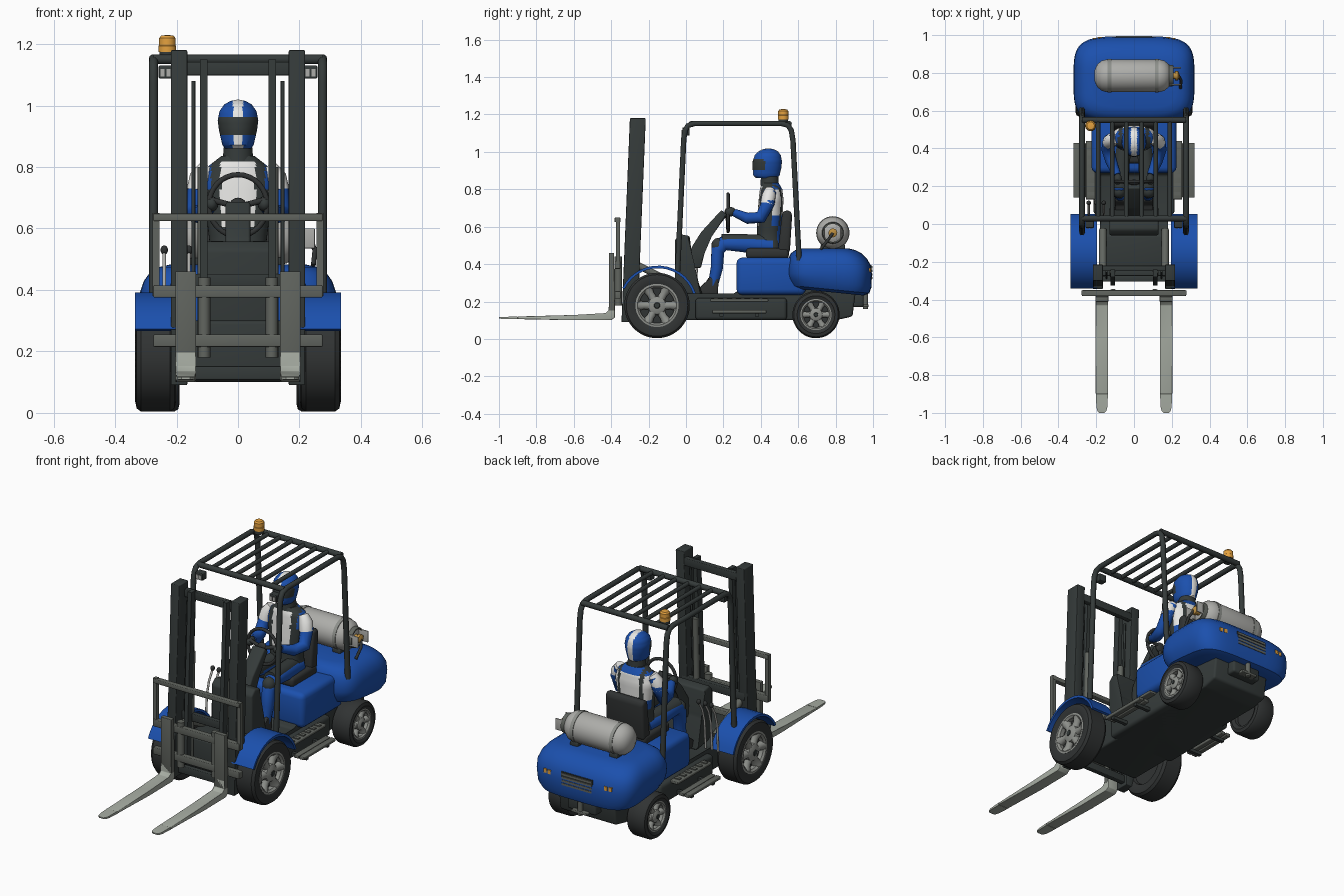
import bpy, bmesh
from math import sin, cos, pi, radians, copysign
from mathutils import Vector

if "Cube" in bpy.data.objects:
    bpy.data.objects.remove(bpy.data.objects["Cube"])

def material(name, r, g, b):
    m = bpy.data.materials.new(name)
    m.use_nodes = True
    m.diffuse_color = (r, g, b, 1)
    m.node_tree.nodes["Principled BSDF"].inputs["Base Color"].default_value = (r, g, b, 1)
    return m

BLUE = material("blue paint", .011, .08, .42)
DARK = material("dark frame", .035, .043, .042)
BLACK = material("black rubber", .03, .033, .033)
GREY = material("carriage grey", .12, .13, .115)
RIM = material("rim grey", .27, .28, .26)
FORK = material("fork steel", .38, .41, .36)
METAL = material("light metal", .42, .42, .4)
WHITE = material("white", .8, .8, .78)
ORANGE = material("amber", .78, .36, .05)
BRASS = material("brass", .5, .27, .05)
SIDES = (("left", 1), ("right", -1))

def finish(name, bm, mats, rule=None, angle=35):
    bmesh.ops.remove_doubles(bm, verts=bm.verts, dist=1e-5)
    bmesh.ops.recalc_face_normals(bm, faces=bm.faces)
    if rule:
        for f in bm.faces:
            f.material_index = rule(f.calc_center_median())
    me = bpy.data.meshes.new(name)
    bm.to_mesh(me)
    bm.free()
    for m in (mats if isinstance(mats, list) else [mats]):
        me.materials.append(m)
    me.shade_smooth()
    me.set_sharp_from_angle(angle=radians(angle))
    ob = bpy.data.objects.new(name, me)
    bpy.context.collection.objects.link(ob)
    return ob

def skin(name, mats, rings, cap=True, rule=None):
    """Bridge equal rings of points."""
    bm = bmesh.new()
    rows = [[bm.verts.new(p) for p in ring] for ring in rings]
    n = len(rows[0])
    for a, b in zip(rows, rows[1:]):
        for i in range(n):
            bm.faces.new((a[i], a[(i + 1) % n], b[(i + 1) % n], b[i]))
    if cap:
        bm.faces.new(rows[0])
        bm.faces.new(rows[-1])
    return finish(name, bm, mats, rule)

def loft(name, mats, levels, exp=2, n=32, sub=1, rule=None):
    """Superellipse sections (y centre, z, x radius, y radius)."""
    full = [[u + (v - u) * k / sub for u, v in zip(a, b)]
            for a, b in zip(levels, levels[1:]) for k in range(sub)] + [levels[-1]]
    power = lambda v: copysign(abs(v) ** (2 / exp), v)
    return skin(name, mats, [[(rx * power(cos(2 * pi * i / n)), cy + ry * power(sin(2 * pi * i / n)), z)
                for i in range(n)] for cy, z, rx, ry in full], rule=rule)

def lathe(name, mat, profile, origin, axis=(0, 0, 1), n=32, cap=True):
    q = Vector((0, 0, 1)).rotation_difference(Vector(axis))
    return skin(name, mat, [[q @ Vector((r * cos(2 * pi * i / n), r * sin(2 * pi * i / n), t)) + Vector(origin)
                for i in range(n)] for t, r in profile], cap)

def prism(name, mat, profile, x0, x1, bevel=0.0):
    """Side profile in (y, z), extruded across x."""
    bm = bmesh.new()
    a, b = [[bm.verts.new((x, y, z)) for y, z in profile] for x in (x0, x1)]
    n = len(a)
    for i in range(n):
        bm.faces.new((a[i], a[(i + 1) % n], b[(i + 1) % n], b[i]))
    bm.faces.new(a)
    bm.faces.new(b)
    if bevel:
        bmesh.ops.bevel(bm, geom=bm.edges[:], offset=bevel, segments=3, profile=.5, affect='EDGES')
    return finish(name, bm, mat)

def box(name, mat, x, y, z, bevel=0.0):
    return prism(name, mat, [(y[0], z[0]), (y[1], z[0]), (y[1], z[1]), (y[0], z[1])], x[0], x[1], bevel)

def tube(name, mat, paths, r, cyclic=False, radii=None):
    cu = bpy.data.curves.new(name, 'CURVE')
    cu.dimensions = '3D'
    cu.bevel_depth, cu.bevel_resolution, cu.use_fill_caps = r, 3, True
    for path in paths:
        sp = cu.splines.new('POLY')
        sp.points.add(len(path) - 1)
        for i, p in enumerate(path):
            sp.points[i].co = (*p, 1)
            sp.points[i].radius = radii[i] if radii else 1
        sp.use_cyclic_u = cyclic
        sp.use_smooth = True
    cu.materials.append(mat)
    ob = bpy.data.objects.new(name, cu)
    bpy.context.collection.objects.link(ob)

def ball(name, mat, c, rx, ry, rz, n=16):
    turns = [pi * k / 12 for k in range(13)]
    ob = loft(name, mat, [(c[1], c[2] - rz * cos(t), rx * sin(t) + 1e-4, ry * sin(t) + 1e-4) for t in turns], n=n)
    ob.location.x = c[0]

# Chassis, engine cover and counterweight
prism("chassis", DARK, [(-.24, .13), (-.2, .1), (.8, .1), (.89, .12), (.91, .27), (.28, .27), (.26, .23),
                        (.0, .23), (-.06, .3), (-.24, .3)], -.18, .18, .012)
box("chassis_middle", DARK, (-.215, .215), (.05, .54), (.1, .22), .02)
box("engine_cover", BLUE, (-.225, .225), (.27, .64), (.235, .435), .03)
body = loft("counterweight", BLUE, [(.77, .25, .25, .18), (.77, .265, .29, .21), (.767, .3, .312, .225), (.765, .35, .32, .229),
     (.763, .395, .318, .224), (.757, .43, .306, .21), (.75, .457, .286, .19), (.745, .474, .258, .162),
     (.745, .483, .22, .13)], exp=4.2, n=64)
for v in body.data.vertices:  # underside falls towards the back
    if v.co.z < .32:
        v.co.z -= (v.co.y - .77) * .1
box("rear_grille", DARK, (-.1, .1), (.97, .991), (.315, .395))
for i in range(4):
    box(f"grille_slat_{i}", GREY, (-.095, .095), (.985, .996), (.32 + i * .019, .332 + i * .019))
box("tow_block", DARK, (-.09, .09), (.88, .95), (.17, .25), .012)
box("tow_plate", GREY, (-.05, .05), (.93, .975), (.17, .185), .004)
lathe("tow_pin", GREY, [(0, .014), (.08, .014)], (0, .96, .16))

# Wheels: tyre, rim ring, spokes and hub
def wheel(name, s, x, y, r, half):
    o, a = (s * x, y, r + .004), (s, 0, 0)
    lathe(name + "_tyre", BLACK, [(-half * .6, 0), (-half * .6, r * .6), (-half * .85, r * .64), (-half, r * .8),
          (-half * .92, r * .94), (-half * .7, r), (half * .7, r), (half * .92, r * .94), (half, r * .8),
          (half * .85, r * .64), (half * .4, r * .6), (half * .4, 0)], o, a, 48)
    lathe(name + "_rim", RIM, [(half * t, r * q) for t, q in
          ((.4, .64), (.88, .66), (.9, .6), (.75, .54), (.4, .54), (.4, .64))], o, a, 48, False)
    lathe(name + "_hub", RIM, [(half * .4, r * .3), (half * .8, r * .27), (half * .95, r * .14), (half * .95, 0)], o, a)
    lathe(name + "_hub_cap", DARK, [(half * .94, r * .1), (half, r * .08)], o, a, 16)
    spin = [(cos(k * pi / 3), sin(k * pi / 3)) for k in range(6)]
    tube(name + "_spokes", RIM, [[(s * (x + half * .5), y + c * r * q, o[2] + d * r * q) for q in (.15, .4, .58)]
         for c, d in spin], r * .1, radii=[1.4, 1.2, 1.7])

for side, s in SIDES:
    wheel(side + "_front_wheel", s, .268, -.155, .175, .067)
    wheel(side + "_rear_wheel", s, .25, .695, .126, .06)
    # Front mudguard arch
    arc = [radians(18 + 136 * k / 14) for k in range(15)]
    ring = [(-.15 + r * cos(t), .18 + r * sin(t)) for r, ts in ((.212, arc), (.198, arc[::-1])) for t in ts]
    prism(side + "_mudguard", BLUE, ring, s * .195, s * .335)
    # Steps
    box(side + "_upper_step", GREY, (s * .2, s * .255), (.13, .44), (.2, .215), .004)
    for i in range(2):
        box(f"{side}_lower_step_{i}", GREY, (s * (.255 + .035 * i), s * (.286 + .035 * i)), (.14, .43), (.137, .155), .004)
    for i in range(6):
        box(f"{side}_step_rib_{i}", GREY, (s * .21, s * .245), (.15 + i * .048, .17 + i * .048), (.215, .221))
    for y in (.18, .37):
        box(f"{side}_step_bracket_{y}", DARK, (s * .2, s * .31), (y, y + .02), (.12, .14))
    # Overhead guard side frame, work lamp and tail lamps
    tube(side + "_guard_frame", DARK, [[(s * .275, y, z) for y, z in
         ((-.045, .36), (-.012, 1.07), (-.005, 1.115), (.01, 1.14), (.045, 1.152), (.51, 1.152), (.545, 1.142),
          (.563, 1.115), (.572, 1.06), (.605, .42))]], .015)
    box(side + "_work_lamp", DARK, (s * .212, s * .258), (-.02, .02), (1.088, 1.13), .004)
    for x in (.22, .239):
        box(f"{side}_lamp_lens_{x}", METAL, (s * x, s * (x + .013)), (-.024, -.019), (1.094, 1.118))
    box(side + "_tail_lamp", ORANGE, (s * .17, s * .19), (.955, .989), (.357, .38))
    box(side + "_turn_lamp", ORANGE, (s * .198, s * .216), (.95, .986), (.357, .38))
    # Mast rails, inner rails, lift and tilt cylinders
    prism(side + "_mast_rail", DARK, [(-.345, .09), (-.26, .09), (-.215, 1.18), (-.3, 1.18)], s * .165, s * .218, .004)
    prism(side + "_inner_rail", DARK, [(-.325, .18), (-.285, .18), (-.24, 1.15), (-.28, 1.15)], s * .1, s * .124)
    tube(side + "_lift_pipe", DARK, [[(s * .145, -.285, .15), (s * .145, -.25, 1.08)]], .006)
    tube(side + "_lift_sleeve", GREY, [[(s * .115, -.27, .18), (s * .115, -.25, .8)]], .016)
    tube(side + "_tilt_cylinder", GREY, [[(s * .165, -.27, .4), (s * .165, -.03, .28)]], .02)
    # Forks with narrowed tips, and load backrest
    prism(side + "_fork", FORK, [(-.9, .106), (-.9, .12), (-.6, .128), (-.43, .135), (-.412, .15), (-.412, .2),
          (-.38, .2), (-.38, .115), (-.4, .1), (-.6, .1)], s * .137, s * .203, .003)
    skin(side + "_fork_tip", FORK, [[(s * .17 + dx * w, y, z) for dx, z in ((-1, lo), (1, lo), (1, hi), (-1, hi))]
         for y, w, lo, hi in ((-.9, .032, .106, .12), (-.97, .029, .107, .118), (-.99, .024, .108, .117), (-1, .014, .109, .116))])
    prism(side + "_fork_shank", GREY, [(-.412, .15), (-.412, .46), (-.385, .46), (-.38, .15)], s * .136, s * .204, .003)
    box(side + "_backrest_post", GREY, (s * .255, s * .278), (-.375, -.352), (.38, .65))
    tube(side + "_carriage_strut", GREY, [[(s * .11, -.362, .18), (s * .11, -.362, .44)]], .02)

# Mast cross members and carriage bars
for z, y in ((.13, -.29), (.43, -.26), (1.12, -.235)):
    box(f"mast_crossbar_{z}", DARK, (-.2, .2), (y - .015, y + .015), (z - .022, z + .022), .004)
for z, t in ((.235, .02), (.395, .02), (.636, .012)):
    box(f"carriage_bar_{z}", GREY, (-.275, .275), (-.382, -.35), (z - t, z + t), .004)

# Overhead guard roof and beacon
for y in (.03, .55):
    tube(f"roof_crossbar_{y}", DARK, [[(-.275, y, 1.15), (.275, y, 1.15)]], .016)
tube("roof_bars", DARK, [[(x, .03, 1.15), (x, .55, 1.15)] for x in (-.19, -.115, -.04, .04, .115, .19)], .012)
lathe("beacon_base", DARK, [(0, .026), (.02, .026)], (-.23, .52, 1.155))
lathe("beacon", ORANGE, [(0, .029), (.02, .029), (.022, .027), (.045, .027), (.053, .02), (.056, 0)], (-.23, .52, 1.174))

# Dash, steering and levers
prism("dash", DARK, [(-.06, .25), (-.06, .53), (-.03, .56), (.02, .55), (.035, .4), (.09, .23)], -.13, .13, .01)
prism("steering_column", DARK, [(.02, .38), (.03, .49), (.08, .57), (.19, .69), (.22, .66), (.13, .55), (.1, .46), (.08, .38)],
      -.04, .04, .008)
tube("steering_wheel", BLACK, [[(.095 * cos(k * pi / 16), .225, .675 + .1 * sin(k * pi / 16)) for k in range(32)]], .009, True)
tube("steering_spokes", BLACK, [[(0, .22, .67), (.092 * cos(t), .225, .675 + .095 * sin(t))] for t in (.2, pi - .2, -pi / 2)], .01)
ball("steering_hub", BLACK, (0, .22, .67), .03, .015, .03)
for x in (-.24, -.2, -.16):
    tube(f"lever_{x}", METAL, [[(x, .05, .24), (x, .06, .4), (x, .08, .47), (x, .11, .52)]], .006)
    ball(f"lever_knob_{x}", BLACK, (x, .112, .53), .012, .012, .015)

# Seat
box("seat_cushion", BLACK, (-.125, .125), (.32, .55), (.43, .485), .018)
prism("seat_back", BLACK, [(.49, .46), (.555, .46), (.568, .67), (.55, .69), (.515, .68)], -.12, .12, .015)

# Gas tank with straps, cradle, valve and valve guard
tank = (-.005, .785, .567)
lathe("gas_tank", METAL, [(-.205, 0), (-.203, .03), (-.19, .06), (-.165, .08), (-.14, .086), (.14, .086), (.165, .08),
      (.19, .06), (.203, .03), (.205, 0)], tank, (1, 0, 0), 40)
for i, x in enumerate((-.125, .125)):
    lathe(f"tank_strap_{i}", RIM, [(x - .01, .085), (x - .01, .089), (x + .01, .089), (x + .01, .085)], tank, (1, 0, 0), 40)
    box(f"tank_cradle_{i}", DARK, (x - .03, x + .02), (.72, .85), (.47, .505), .006)
lathe("valve_ring", GREY, [(.18, .06), (.215, .055), (.215, .048), (.18, .05), (.18, .06)], tank, (1, 0, 0), 32, False)
for i, y in enumerate((.738, .828)):
    box(f"valve_guard_{i}", METAL, (.17, .25), (y - .004, y + .004), (.535, .6), .003)
lathe("tank_valve", BRASS, [(.19, .018), (.222, .018), (.222, .024), (.238, .024), (.245, .012)], tank, (1, 0, 0), 12)
tube("gas_hose", BLACK, [[(.235, .785, .565), (.25, .76, .53), (.245, .72, .48)]], .008)

# Driver
def suit(c):
    side = abs(c.x)
    if c.z < .6:
        return 2 if c.y < .45 or side > .08 else 0
    if c.y > .46:
        return 2 if .06 < side < .08 else (1 if .65 < c.z < .8 else 0)
    if .057 < side < .088 or c.z > .818:
        return 2
    return 1 if side < .06 else (2 if c.z < .72 else 0)

def helmet(c):
    if .905 < c.z < .962 and c.y < .42:
        return 2
    return 1 if abs(c.x) < .016 else 0

loft("driver_torso", [BLUE, WHITE, DARK], [(.44, .45, .105, .08), (.445, .55, .092, .066), (.45, .66, .105, .068),
     (.455, .75, .118, .066), (.455, .8, .1, .06), (.45, .835, .055, .045)], exp=2.4, n=64, sub=4, rule=suit)
lathe("driver_neck", DARK, [(0, .05), (.06, .045)], (0, .447, .82))
loft("driver_helmet", [BLUE, WHITE, DARK], [(.43, .86, .042, .056), (.43, .872, .051, .07), (.433, .92, .062, .078),
     (.435, .952, .066, .078), (.437, .982, .06, .07), (.44, 1.003, .045, .052), (.44, 1.015, .024, .028),
     (.44, 1.019, .003, .003)], n=48, sub=3, rule=helmet)
for side, s in SIDES:
    tube(side + "_sleeve", BLUE, [[(s * .105, .45, .785), (s * .13, .44, .73), (s * .14, .4, .65), (s * .12, .33, .645),
         (s * .09, .26, .675)]], .036, radii=[.9, 1, .95, .85, .6])
    tube(side + "_shoulder_panel", WHITE, [[(s * .1, .45, .8), (s * .12, .443, .765), (s * .13, .434, .72)]],
         .038, radii=[.7, 1, 1])
    ball(side + "_glove", DARK, (s * .086, .238, .68), .022, .03, .025)
    tube(side + "_leg", BLUE, [[(s * .055, .46, .495), (s * .07, .32, .505), (s * .078, .2, .51), (s * .078, .17, .475),
         (s * .075, .165, .38), (s * .072, .14, .27)]], .045, radii=[1.1, 1, .9, .85, .75, .6])
    tube(side + "_thigh_panel", DARK, [[(s * .052, .44, .515), (s * .065, .32, .52), (s * .072, .19, .52)]], .042)
    ball(side + "_knee_pad", DARK, (s * .078, .172, .5), .036, .036, .04)
    prism(side + "_boot", BLACK, [(.05, .235), (.17, .235), (.175, .33), (.12, .33), (.1, .285), (.055, .27)], s * .045, s * .1, .01)
